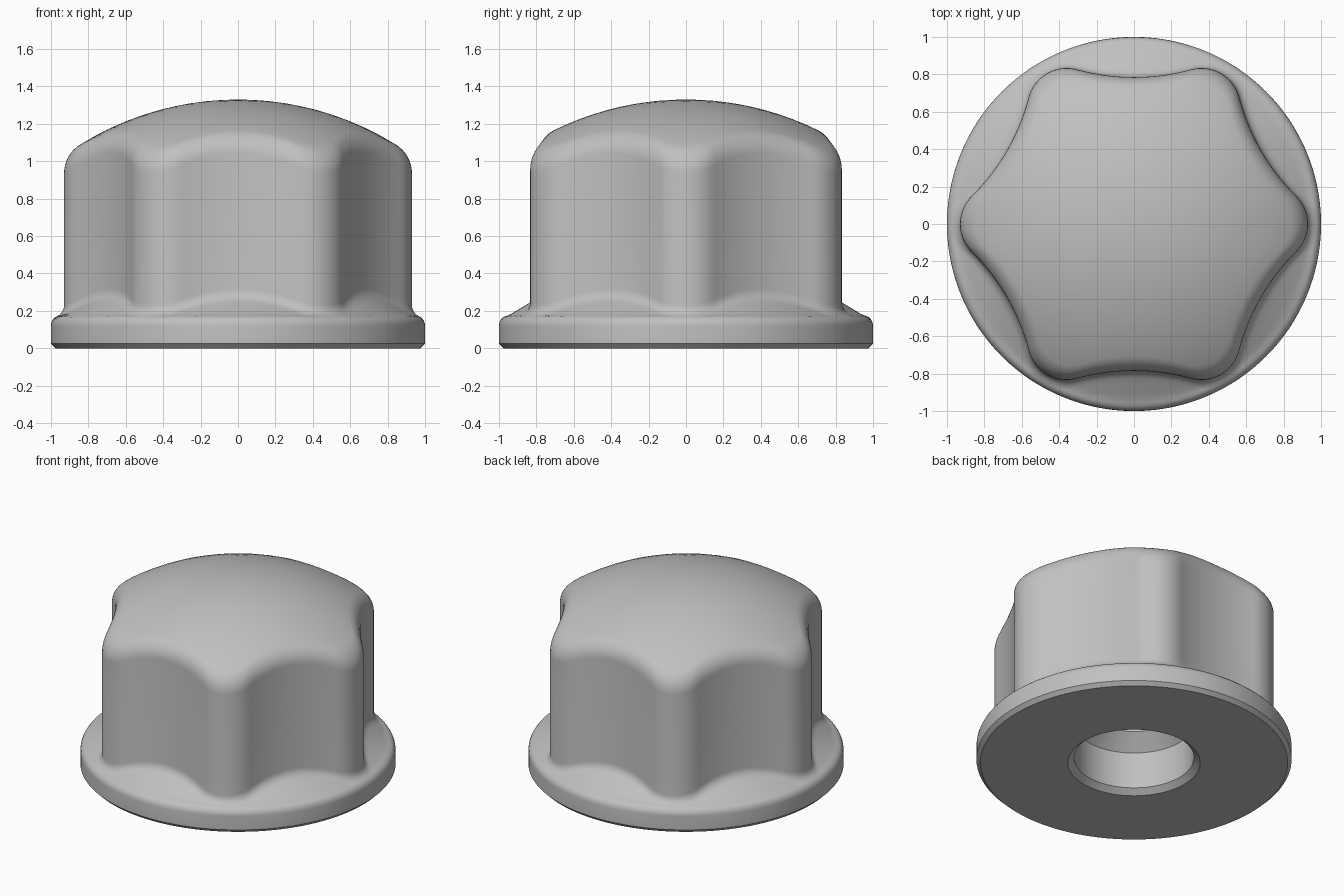
import bpy
import bmesh
from math import sin, cos, pi, sqrt, asin, atan2, hypot

cube = bpy.data.objects.get("Cube")
if cube:
    bpy.data.objects.remove(cube, do_unlink=True)

STEPS = 240                 # columns around the axis
TIP, WAIST = 0.93, 0.785    # outline radius at lobes and between them
LOBE = 0.21                 # rounding radius of each lobe
DOME_TOP, DOME_R = 1.33, 1.6

# Six-lobed outline: rounded tips blended tangentially into hollow sides
lobe_c = TIP - LOBE
k = cos(pi / 6)
hollow_r = (lobe_c**2 - 2 * lobe_c * k * WAIST + WAIST**2 - LOBE**2) / (2 * (LOBE + lobe_c * k - WAIST))
hollow_c = WAIST + hollow_r
dx, dy = hollow_c * k - lobe_c, hollow_c * 0.5
reach = hypot(dx, dy)
switch = atan2(LOBE * dy / reach, lobe_c + LOBE * dx / reach)


def outline(angle):
    off = abs((angle + pi / 6) % (pi / 3) - pi / 6)
    if off < switch:
        return lobe_c * cos(off) + sqrt(LOBE**2 - (lobe_c * sin(off))**2)
    a = pi / 6 - off
    return hollow_c * cos(a) - sqrt(hollow_r**2 - (hollow_c * sin(a))**2)


def flange_top(r):
    if r < 0.95:
        return 0.175 + 0.6 * (0.95 - r)
    return 0.12 + 0.055 * sqrt(max(0, 1 - ((r - 0.95) / 0.05)**2))


def column(angle):
    """Radius and height pairs from the bore, round the flange, up to the dome."""
    ro = outline(angle)
    pts = [(0.28, 0.9), (0.28, 0.39), (0.38, 0.29), (0.38, 0.035),
           (0.42, 0), (0.975, 0), (1, 0.025)]
    # flange top, from rim inward
    start = ro + 0.045
    pts += [(1 - (1 - start) * (i / 8)**2, flange_top(1 - (1 - start) * (i / 8)**2)) for i in range(9)]
    # small fillet between flange and wall
    z_in, z_out = flange_top(ro) + 0.045, flange_top(start)
    z_mid = flange_top(ro)
    for i in range(1, 6):
        t = i / 5
        pts.append((start + (ro - start) * (1 - (1 - t)**2),
                    z_out * (1 - t)**2 + 2 * z_mid * t * (1 - t) + z_in * t * t))
    # shoulder fillet between wall and dome
    rho = 0.14 + 0.04 * (ro - WAIST) / (TIP - WAIST)
    base = DOME_TOP - DOME_R
    cr = ro - rho
    cz = base + sqrt((DOME_R - rho)**2 - cr**2)
    end = pi / 2 - asin(cr / (DOME_R - rho))
    pts += [(cr + rho * cos(end * i / 8), cz + rho * sin(end * i / 8)) for i in range(9)]
    # dome
    edge = pts[-1][0]
    for i in range(1, 10):
        r = edge * (1 - i / 10)
        pts.append((r, base + sqrt(DOME_R**2 - r * r)))
    return pts


# Sweep the columns into one closed body
bm = bmesh.new()
cols = []
for s in range(STEPS):
    a = 2 * pi * s / STEPS
    cols.append([bm.verts.new((r * cos(a), r * sin(a), z)) for r, z in column(a)])
crown = bm.verts.new((0, 0, DOME_TOP))
for s in range(STEPS):
    c, n = cols[s], cols[(s + 1) % STEPS]
    for i in range(len(c) - 1):
        bm.faces.new((c[i], n[i], n[i + 1], c[i + 1]))
    bm.faces.new((c[-1], n[-1], crown))
bm.faces.new([c[0] for c in cols])   # blind end of the bore
bmesh.ops.recalc_face_normals(bm, faces=bm.faces)

mesh = bpy.data.meshes.new("flanged_cap_nut")
bm.to_mesh(mesh)
bm.free()
nut = bpy.data.objects.new("flanged_cap_nut", mesh)
bpy.context.collection.objects.link(nut)

# Plain grey metal
grey = bpy.data.materials.new("light_grey")
grey.use_nodes = True
colour = (0.53, 0.53, 0.53, 1)
grey.diffuse_color = colour
grey.node_tree.nodes["Principled BSDF"].inputs["Base Color"].default_value = colour
mesh.materials.append(grey)

bpy.ops.object.select_all(action="DESELECT")
nut.select_set(True)
bpy.context.view_layer.objects.active = nut
bpy.ops.object.shade_smooth_by_angle(angle=pi / 6)
